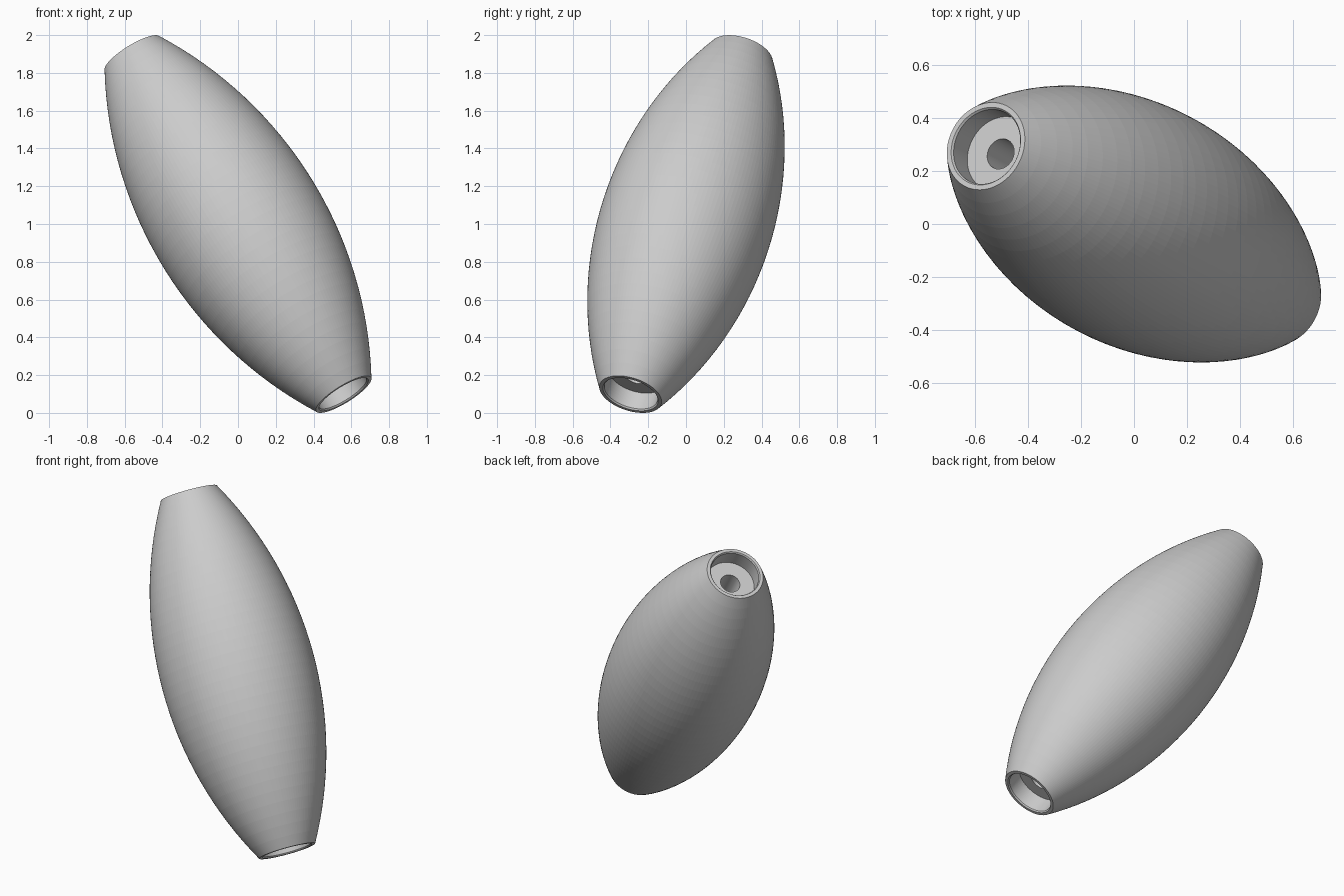
import bpy
import math
from mathutils import Vector

if "Cube" in bpy.data.objects:
    bpy.data.objects.remove(bpy.data.objects["Cube"])

HALF = 1.101        # half length along the tilted axis
R_MID, R_END = 0.457, 0.171
R_BORE, R_HOLE, DEPTH = 0.146, 0.059, 0.11
RINGS, SIDES = 32, 128

# Outer barrel curve: a circular arc from end to end
sag = R_MID - R_END
rho = (HALF ** 2 + sag ** 2) / (2 * sag)
half_angle = math.asin(HALF / rho)
profile = []
for i in range(RINGS + 1):
    a = half_angle * (2 * i / RINGS - 1)
    profile.append((R_MID - rho * (1 - math.cos(a)), rho * math.sin(a)))

# Counterbored sockets joined by a through hole
socket = [(R_BORE + 0.006, HALF), (R_BORE, HALF - 0.008),
          (R_BORE, HALF - DEPTH), (R_HOLE, HALF - DEPTH)]
profile += socket + [(r, -s) for r, s in reversed(socket)]

# Lathe the closed profile
n = len(profile)
verts, faces = [], []
for j in range(SIDES):
    t = 2 * math.pi * j / SIDES
    verts += [(r * math.cos(t), r * math.sin(t), s) for r, s in profile]
    k = (j + 1) % SIDES
    for i in range(n):
        m = (i + 1) % n
        faces.append((j * n + i, k * n + i, k * n + m, j * n + m))

mesh = bpy.data.meshes.new("barrel_bead")
mesh.from_pydata(verts, [], faces)

# Tilt the axis and stand it on the ground
axis = Vector((-0.508, 0.267, 0.819))
mesh.transform(axis.to_track_quat('Z', 'Y').to_matrix().to_4x4())
low = min(v.co.z for v in mesh.vertices)
for v in mesh.vertices:
    v.co.z -= low
mesh.update()

bead = bpy.data.objects.new("barrel_bead", mesh)
bpy.context.collection.objects.link(bead)
